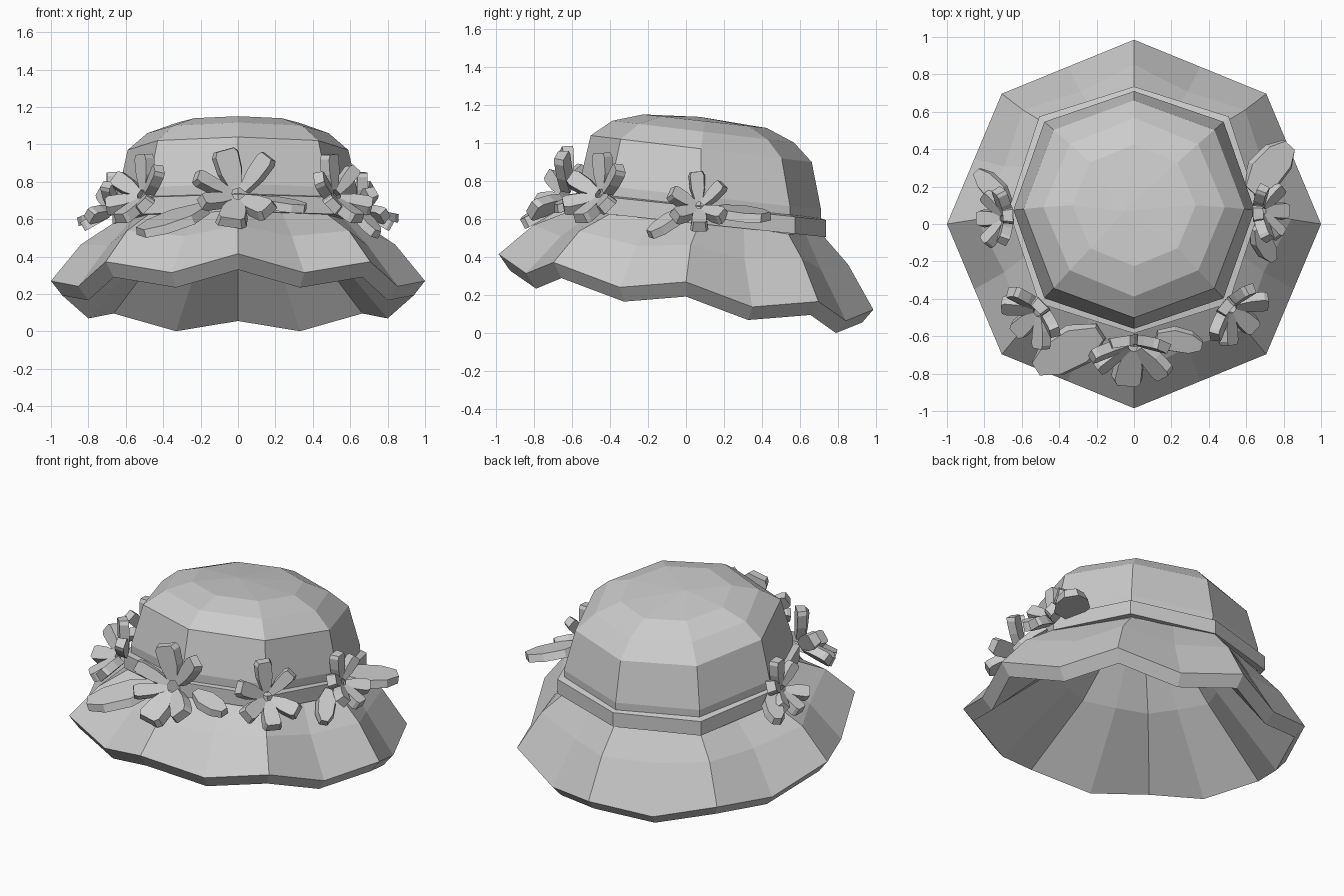
import bpy, bmesh, math
from mathutils import Vector

cube = bpy.data.objects.get("Cube")
if cube:
    bpy.data.objects.remove(cube, do_unlink=True)

# One plain grey for the whole hat
grey = bpy.data.materials.new("warm_grey")
grey.use_nodes = True
grey.diffuse_color = (0.6, 0.6, 0.6, 1)
grey.node_tree.nodes["Principled BSDF"].inputs["Base Color"].default_value = (0.6, 0.6, 0.6, 1)


def finish(bm, name):
    bmesh.ops.recalc_face_normals(bm, faces=bm.faces)
    mesh = bpy.data.meshes.new(name)
    bm.to_mesh(mesh)
    bm.free()
    mesh.materials.append(grey)
    obj = bpy.data.objects.new(name, mesh)
    bpy.context.collection.objects.link(obj)
    return obj


def ring(bm, sides, even, odd, cy, slope):
    """Tilted ring; even and odd are (radius, height), used in turn."""
    verts = []
    for i in range(sides):
        r, z = odd if i % 2 else even
        a = math.tau * i / sides
        y = r * math.sin(a) * 0.985
        verts.append(bm.verts.new((r * math.cos(a), cy + y, z - slope * y)))
    return verts


def bridge(bm, a, b):
    n = len(a)
    for i in range(n):
        j = (i + 1) % n
        bm.faces.new((a[i], a[j], b[j], b[i]))


def fan(bm, loop, tip):
    v = bm.verts.new(tip)
    for i in range(len(loop)):
        bm.faces.new((loop[i], loop[(i + 1) % len(loop)], v))


# Brim: wavy skirt with a thick rim, whose underside rises into a cone
bm = bmesh.new()
brim = [
    ((0.65, 0.59), (0.61, 0.58), 0.075, 0.11),
    ((0.84, 0.465), (0.75, 0.425), 0.025, 0.125),
    ((1.00, 0.27), (0.924, 0.19), 0.0, 0.148),
    ((0.94, 0.193), (0.866, 0.118), 0.0, 0.148),
    ((0.52, 0.53), (0.47, 0.52), 0.05, 0.11),
    ((0.30, 0.76), (0.28, 0.76), 0.06, 0.11),
]
loops = [ring(bm, 16, *row) for row in brim]
for a, b in zip(loops, loops[1:]):
    bridge(bm, a, b)
fan(bm, loops[-1], (0, 0.07, 0.9))
finish(bm, "brim")

# Crown: eight-sided dome, a little squarer towards its base
bm = bmesh.new()
crown = [  # radius, diagonal factor, height, centre y, slope
    (0.33, 1.0, 1.115, 0.10, 0.11),
    (0.485, 1.0, 1.06, 0.09, 0.12),
    (0.59, 1.03, 0.97, 0.08, 0.12),
    (0.645, 1.05, 0.72, 0.075, 0.11),
    (0.64, 1.05, 0.57, 0.075, 0.11),
]
loops = [ring(bm, 8, (r, z), (r * f, z), cy, s) for r, f, z, cy, s in crown]
for a, b in zip(loops, loops[1:]):
    bridge(bm, a, b)
fan(bm, loops[0], (-0.05, 0.07, 1.138))
finish(bm, "crown")

# Hat band
bm = bmesh.new()
band = [(0.67, 0.575), (0.67, 0.665), (0.62, 0.675), (0.62, 0.575)]
loops = [ring(bm, 8, (r, z), (r * 1.07, z), 0.075, 0.105) for r, z in band]
for a, b in zip(loops, loops[1:] + loops[:1]):
    bridge(bm, a, b)
finish(bm, "hat_band")

PETAL = [(0.2, 0.24), (0.55, 0.46), (0.9, 0.5), (1.0, 0.38)]
LEAF = [(0, 0.2), (0.35, 0.5), (0.75, 0.45), (1.0, 0.2)]


def blade(bm, base, tip, width, normal, outline, thick):
    """Bevelled slab from base to tip, its half outline mirrored."""
    along = tip - base
    side = along.cross(normal).normalized()
    up = side.cross(along).normalized()
    pts = [(t, w) for t, w in outline] + [(t, -w) for t, w in reversed(outline)]
    lower, upper = [], []
    for t, w in pts:
        p = base + along * t
        lower.append(bm.verts.new(p + side * w * width - up * thick / 2))
        upper.append(bm.verts.new(p + side * w * width * 0.82 + up * thick / 2))
    bm.faces.new(lower)
    bm.faces.new(upper)
    bridge(bm, lower, upper)


def flower(name, centre, heading, size, petals):
    """Ring of petals cupped outward; petals are (angle, length, width)."""
    h = math.radians(heading)
    out = Vector((math.cos(h), math.sin(h), 0))
    z = Vector((0, 0, 1))
    u = z.cross(out)
    face = out * 0.87 + z * 0.5
    v = z * 0.87 - out * 0.5
    c = Vector(centre)
    bm = bmesh.new()
    for angle, length, width in petals:
        a = math.radians(angle)
        d = (u * math.cos(a) + v * math.sin(a) + face * 0.6).normalized()
        blade(bm, c, c + d * length * size, width * size, face, PETAL, 0.055)
    finish(bm, name)


# Flowers around the front half of the band
flower("front_flower", (0.0, -0.62, 0.71), -90, 1.0,
       [(108, 0.27, 0.15), (48, 0.28, 0.11), (165, 0.27, 0.09),
        (205, 0.25, 0.09), (260, 0.27, 0.17), (318, 0.26, 0.13)])
side_petals = [(95, 0.25, 0.11), (40, 0.23, 0.09), (160, 0.23, 0.11),
               (215, 0.23, 0.11), (270, 0.23, 0.12), (325, 0.23, 0.11)]
flower("front_left_flower", (0.50, -0.43, 0.71), -42, 0.95, side_petals)
flower("front_right_flower", (-0.49, -0.45, 0.71), -138, 0.95, side_petals)
flower("left_flower", (0.66, 0.07, 0.65), 0, 0.8, side_petals)
flower("right_flower", (-0.67, 0.03, 0.65), 180, 0.8, side_petals)

# Leaves between the flowers
leaves = [
    ((-0.18, -0.58, 0.66), (-0.52, -0.77, 0.53), 0.24),
    ((0.12, -0.60, 0.70), (0.36, -0.65, 0.66), 0.14),
    ((0.65, -0.02, 0.64), (0.74, -0.19, 0.52), 0.12),
    ((0.62, 0.18, 0.65), (0.83, 0.42, 0.61), 0.21),
    ((-0.67, 0.10, 0.65), (-0.84, 0.28, 0.59), 0.13),
]
for i, (base, tip, width) in enumerate(leaves):
    bm = bmesh.new()
    b = Vector(base)
    blade(bm, b, Vector(tip), width, Vector((b.x * 0.4, b.y * 0.4, 0.9)), LEAF, 0.045)
    finish(bm, "leaf_%d" % (i + 1))
